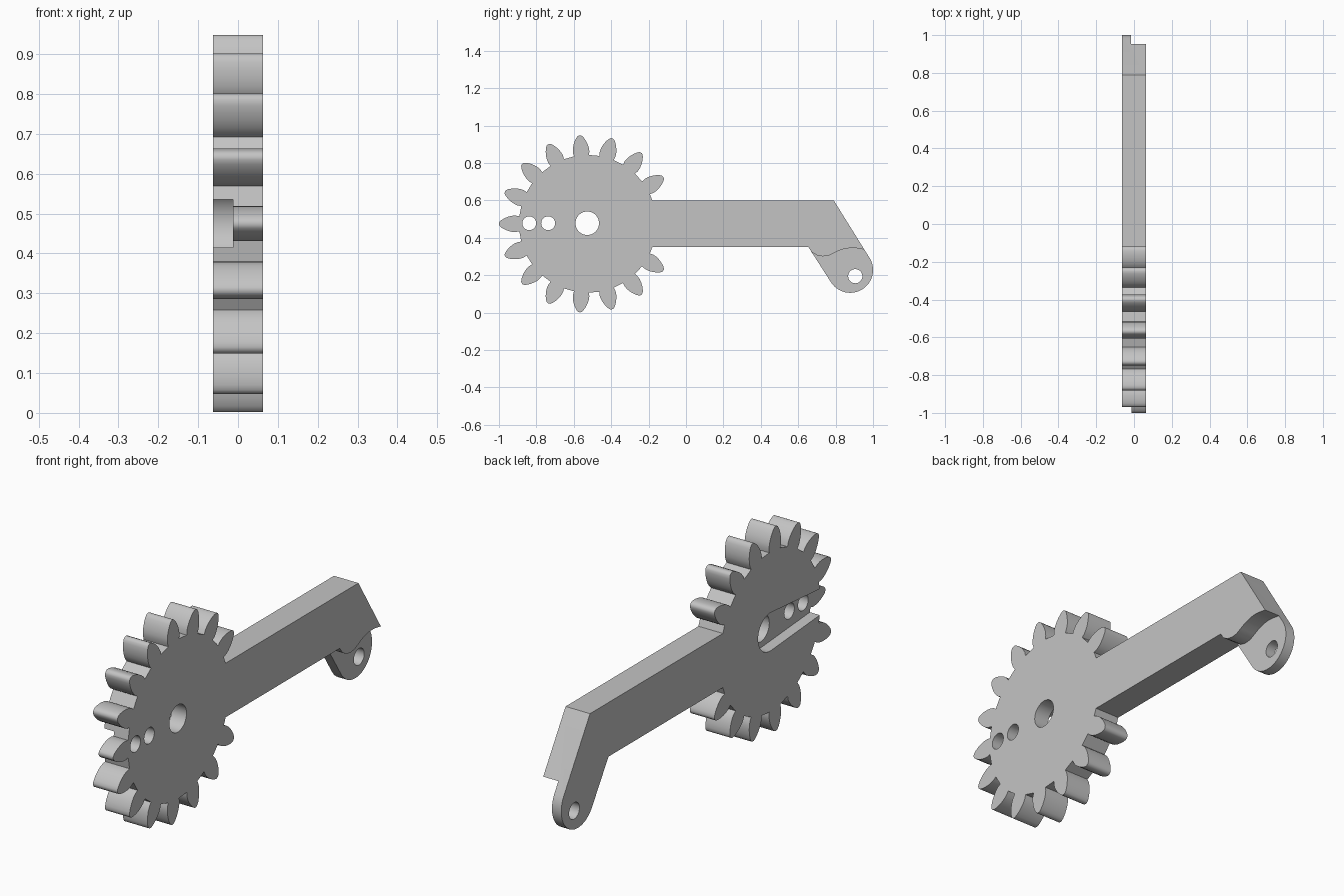
import bpy, bmesh, math
from math import sin, cos, pi, radians

cube = bpy.data.objects.get("Cube")
if cube:
    bpy.data.objects.remove(cube, do_unlink=True)

HALF = 0.0625               # half thickness of the plate
CY, CZ = -0.525, 0.475      # gear centre
TEETH, ROOT = 17, 0.366
END_Y, END_Z, END_R = 0.878, 0.228, 0.122   # rounded end of the tab
LEAN = radians(31)          # direction of the slanted tab

grey = bpy.data.materials.new("plain grey")
grey.use_nodes = True
grey.diffuse_color = (0.55, 0.55, 0.55, 1)
grey.node_tree.nodes["Principled BSDF"].inputs["Base Color"].default_value = (0.55, 0.55, 0.55, 1)


def prism(name, outline, x0, x1):
    """Extrude a (y, z) outline along x."""
    bm = bmesh.new()
    face = bm.faces.new([bm.verts.new((x0, y, z)) for y, z in outline])
    grown = bmesh.ops.extrude_face_region(bm, geom=[face])["geom"]
    bmesh.ops.translate(bm, vec=(x1 - x0, 0, 0),
                        verts=[v for v in grown if isinstance(v, bmesh.types.BMVert)])
    bmesh.ops.recalc_face_normals(bm, faces=bm.faces)
    mesh = bpy.data.meshes.new(name)
    bm.to_mesh(mesh)
    bm.free()
    mesh.materials.append(grey)
    obj = bpy.data.objects.new(name, mesh)
    bpy.context.collection.objects.link(obj)
    return obj


def arc(y, z, r, a0, a1, n):
    return [(y + r * cos(a0 + (a1 - a0) * i / n), z + r * sin(a0 + (a1 - a0) * i / n))
            for i in range(n + 1)]


def cut(target, cutter):
    cutter.hide_render = True
    mod = target.modifiers.new("cut", "BOOLEAN")
    mod.operation, mod.solver, mod.object = "DIFFERENCE", "EXACT", cutter
    bpy.context.view_layer.objects.active = target
    bpy.ops.object.modifier_apply(modifier=mod.name)
    bpy.data.objects.remove(cutter, do_unlink=True)


# Gear teeth: radius and half width along one flank, tip last
flank = [(ROOT, 0.040), (0.385, 0.044), (0.405, 0.043), (0.425, 0.038),
         (0.445, 0.030), (0.462, 0.020), (0.472, 0.011), (0.475, 0.004)]
tooth = [(r, -w) for r, w in flank] + [(r, w) for r, w in reversed(flank)]

# Outline: arm top, around the gear, arm underside, rounded tab
outline = [(0.79, 0.60), (-0.18, 0.60)]
for k in range(1, TEETH - 1):
    a = (k + 0.5) * 2 * pi / TEETH
    outline += [(CY + r * cos(a) - w * sin(a), CZ + r * sin(a) + w * cos(a)) for r, w in tooth]
outline += [(-0.18, 0.35), (0.655, 0.35)]
outline += arc(END_Y, END_Z, END_R, LEAN - pi, LEAN, 24)
lever = prism("gear_lever", outline, -HALF, HALF)

# Wavy step that thins the tab
wave = [(0.60, 0.352), (0.655, 0.348), (0.675, 0.322), (0.70, 0.307), (0.73, 0.301), (0.76, 0.304),
        (0.79, 0.318), (0.82, 0.333), (0.85, 0.342), (0.88, 0.346), (0.91, 0.345), (0.95, 0.338),
        (1.1, 0.338), (1.1, 0.0), (0.75, 0.0), (0.60, 0.345)]
# keep the cutter clear of the arm's underside
wave[0], wave[-1] = (0.64, 0.3495), (0.64, 0.32)
cut(lever, prism("tab_step_cutter", wave, -0.015, 0.2))

# Tapered horn recess on one face, open at the rim
recess = [(-1.1, CZ + 0.044)] + [(-1.1, CZ - 0.044)]
recess += arc(CY, CZ, 0.088, radians(-96), radians(96), 32)
cut(lever, prism("recess_cutter", recess, -0.2, -0.012))

# Through holes: hub, two screw holes, tab pivot
for y, z, r in [(-0.528, CZ + 0.003, 0.063), (-0.737, CZ + 0.003, 0.037),
                (-0.838, CZ + 0.003, 0.037), (0.905, 0.195, 0.038)]:
    cut(lever, prism("hole_cutter", arc(y, z, r, 0, 2 * pi * 35 / 36, 35), -0.2, 0.2))

bpy.ops.object.select_all(action="DESELECT")
lever.select_set(True)
bpy.context.view_layer.objects.active = lever
bpy.ops.object.shade_smooth_by_angle(angle=radians(30))
